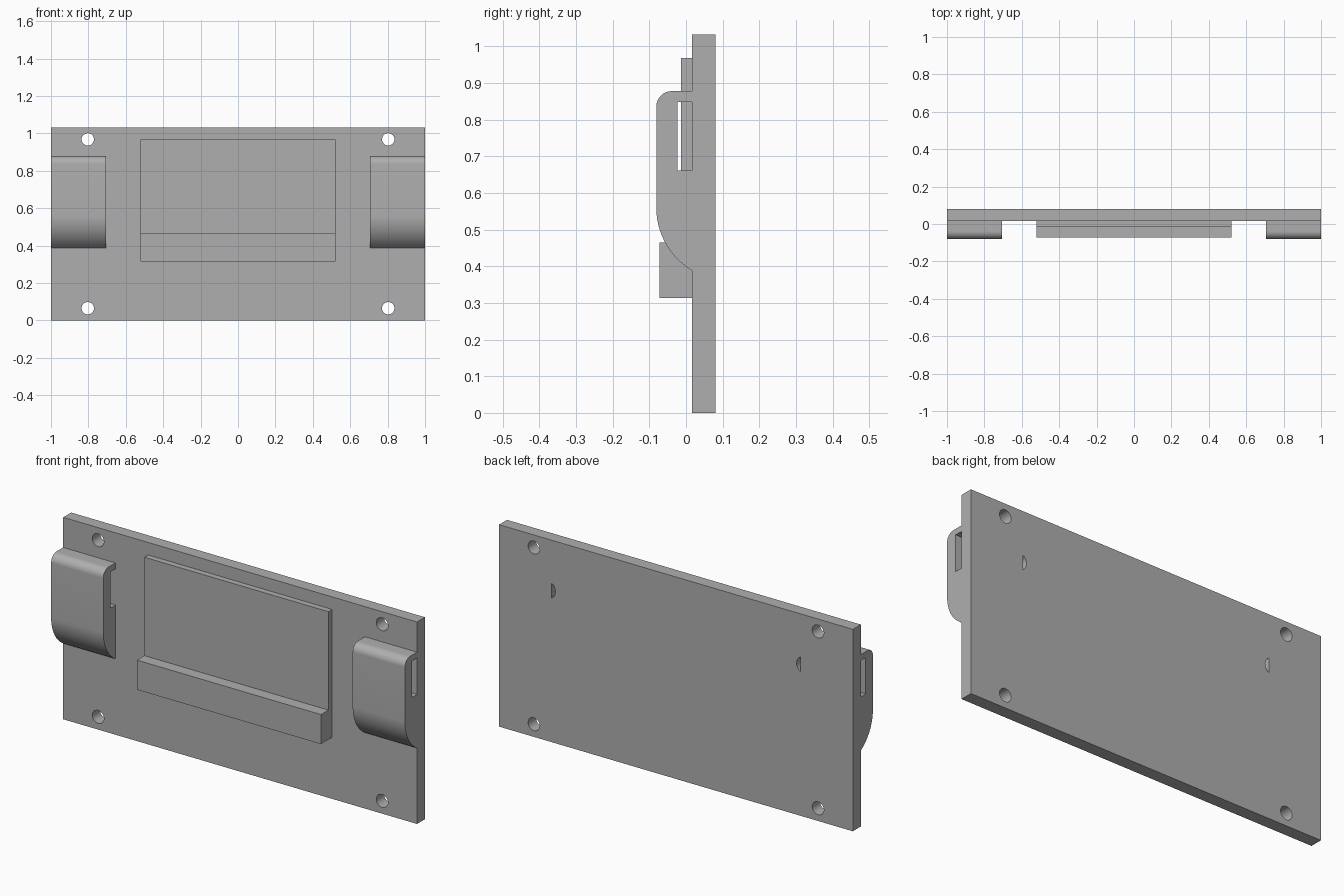
import bpy
import bmesh
from math import sin, cos, pi, radians, asin

cube = bpy.data.objects.get("Cube")
if cube:
    bpy.data.objects.remove(cube, do_unlink=True)

grey = bpy.data.materials.new("plain grey")
grey.use_nodes = True
colour = (0.43, 0.43, 0.43, 1)
grey.diffuse_color = colour
grey.node_tree.nodes["Principled BSDF"].inputs["Base Color"].default_value = colour

FACE, BACK = 0.017, 0.081      # front and back of the plate
HEIGHT = 1.032


def arc(cx, cy, r, start, end, steps):
    """Points along a circular arc, angles in radians."""
    angles = [start + (end - start) * i / steps for i in range(steps + 1)]
    return [(cx + r * cos(a), cy + r * sin(a)) for a in angles]


def prism(name, outline, axis, low, high):
    """Extrude a (y, z) outline along x, or an (x, z) outline along y."""
    bm = bmesh.new()
    if axis == "x":
        verts = [bm.verts.new((low, a, b)) for a, b in outline]
        move = (high - low, 0, 0)
    else:
        verts = [bm.verts.new((a, low, b)) for a, b in outline]
        move = (0, high - low, 0)
    face = bm.faces.new(verts)
    out = bmesh.ops.extrude_face_region(bm, geom=[face])
    moved = [v for v in out["geom"] if isinstance(v, bmesh.types.BMVert)]
    bmesh.ops.translate(bm, verts=moved, vec=move)
    bmesh.ops.recalc_face_normals(bm, faces=bm.faces)
    mesh = bpy.data.meshes.new(name)
    bm.to_mesh(mesh)
    bm.free()
    mesh.materials.append(grey)
    obj = bpy.data.objects.new(name, mesh)
    bpy.context.collection.objects.link(obj)
    return obj


def select(obj):
    bpy.ops.object.select_all(action="DESELECT")
    obj.select_set(True)
    bpy.context.view_layer.objects.active = obj


def smooth(obj):
    select(obj)
    bpy.ops.object.shade_smooth_by_angle(angle=radians(30))


def rectangle(x, z0, z1):
    return [(-x, z0), (x, z0), (x, z1), (-x, z1)]


def cut(target, cutter):
    mod = target.modifiers.new("cut", "BOOLEAN")
    mod.operation = "DIFFERENCE"
    mod.solver = "EXACT"
    mod.object = cutter
    select(target)
    bpy.ops.object.modifier_apply(modifier=mod.name)
    bpy.data.objects.remove(cutter, do_unlink=True)


# Back plate with four screw holes and two shallow half-round pockets
plate = prism("back_plate", rectangle(1, 0, HEIGHT), "y", FACE, BACK)
for side in (-1, 1):
    for z in (0.065, 0.968):
        circle = arc(side * 0.803, z, 0.033, 0, 2 * pi, 32)[:-1]
        cut(plate, prism("hole_cutter", circle, "y", FACE - 0.1, BACK + 0.1))
    half = asin(0.037 / 0.043)
    pocket = [(side * x, z) for x, z in arc(0.725, 0.774, 0.043, pi - half, pi + half, 12)]
    cut(plate, prism("pocket_cutter", pocket, "y", 0.04, BACK + 0.1))
smooth(plate)

# Raised panel and the ledge along its foot
prism("raised_panel", rectangle(0.52, 0.465, 0.968), "y", -0.013, FACE)
prism("ledge", rectangle(0.52, 0.314, 0.465), "y", -0.073, FACE)

# Clips: rounded top, curved underside, slot open against the plate
outer = -0.081
profile = [(FACE, 0.878)]
profile += arc(outer + 0.042, 0.836, 0.042, pi / 2, pi, 12)
profile += arc(outer + 0.2, 0.56, 0.2, pi, pi + asin(0.172 / 0.2), 20)
profile += [(FACE, 0.388), (FACE, 0.662), (-0.023, 0.662), (-0.023, 0.848), (FACE, 0.848)]
for name, low, high in (("right_clip", -1, -0.705), ("left_clip", 0.705, 1)):
    smooth(prism(name, profile, "x", low, high))
